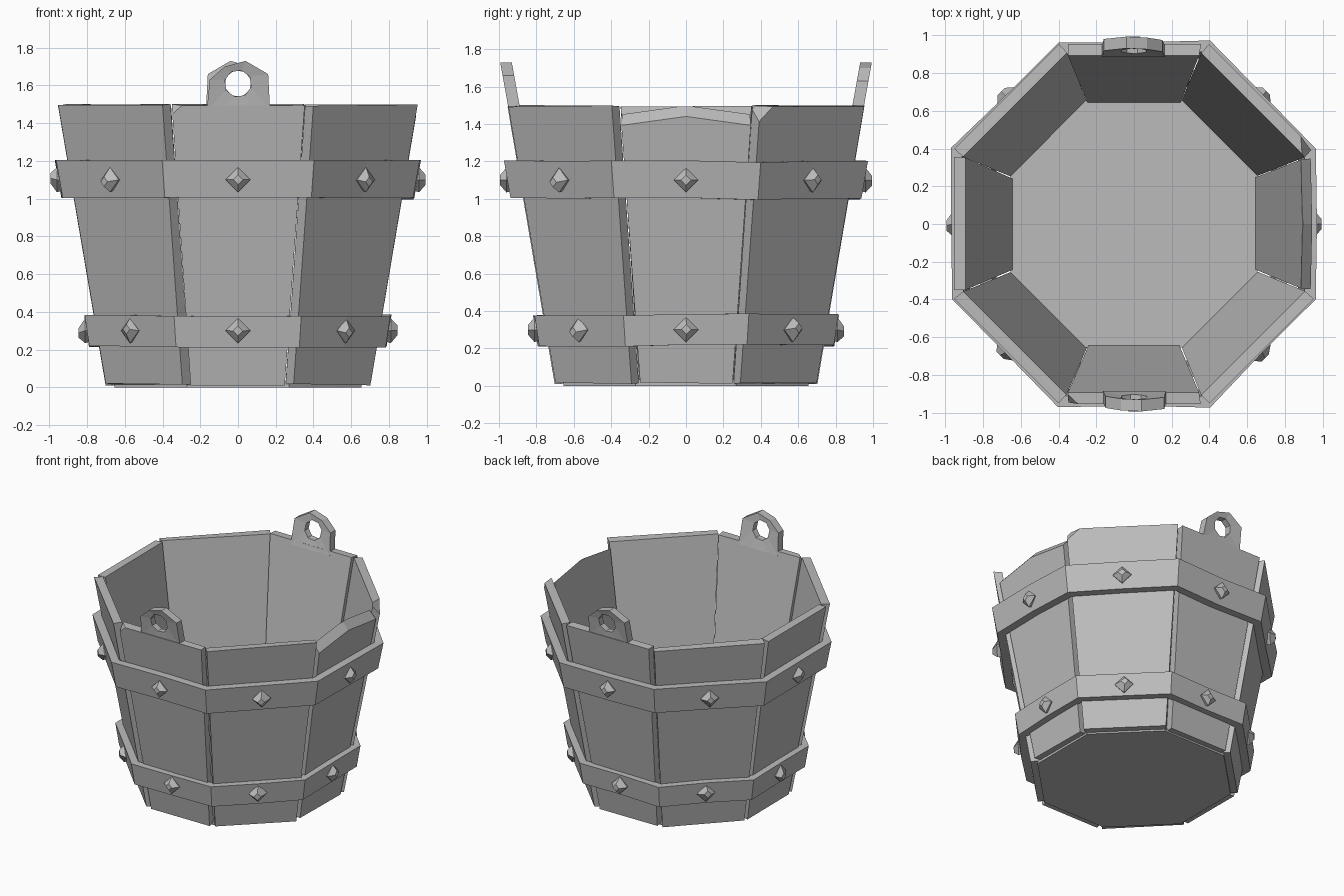
import bpy, bmesh, math, random
from mathutils import Vector, Matrix

random.seed(4)
if "Cube" in bpy.data.objects:
    bpy.data.objects.remove(bpy.data.objects["Cube"])

GREY = (0.5, 0.5, 0.5, 1)
mat = bpy.data.materials.new("worn grey")
mat.use_nodes = True
mat.diffuse_color = GREY
mat.node_tree.nodes["Principled BSDF"].inputs["Base Color"].default_value = GREY

TAN = math.tan(math.pi / 8)
THICK = 0.062
BASE, RIM = 0.012, 1.495


def apothem(z):
    """Distance of the outer stave face from the axis."""
    return 0.7 + 0.17 * z


def finish(bm, name, turn=0.0):
    """Turn a part built facing -y about the axis and make it an object."""
    bmesh.ops.recalc_face_normals(bm, faces=bm.faces)
    bm.transform(Matrix.Rotation(turn, 4, "Z"))
    me = bpy.data.meshes.new(name)
    bm.to_mesh(me)
    bm.free()
    me.materials.append(mat)
    ob = bpy.data.objects.new(name, me)
    bpy.context.collection.objects.link(ob)
    return ob


def bridge(bm, loops, closed):
    """Skin a series of equal point loops; closed joins last to first, else caps."""
    rows = [[bm.verts.new(p) for p in loop] for loop in loops]
    n = len(rows[0])
    pairs = list(zip(rows, rows[1:]))
    if closed:
        pairs.append((rows[-1], rows[0]))
    else:
        bm.faces.new(rows[0])
        bm.faces.new(rows[-1])
    for a, b in pairs:
        for i in range(n):
            j = (i + 1) % n
            bm.faces.new((a[i], a[j], b[j], b[i]))


def chip(bm, a, b, c):
    """Slice off the material above the plane through three points."""
    a, b, c = Vector(a), Vector(b), Vector(c)
    normal = (b - a).cross(c - a)
    if normal.z < 0:
        normal.negate()
    cut = bmesh.ops.bisect_plane(bm, geom=bm.verts[:] + bm.edges[:] + bm.faces[:],
                                 plane_co=a, plane_no=normal, clear_outer=True)
    edges = [e for e in cut["geom_cut"] if isinstance(e, bmesh.types.BMEdge)]
    bmesh.ops.holes_fill(bm, edges=edges)


def stave(index):
    """Straight plank; the diagonal ones reach the corners, the others sit between."""
    bm = bmesh.new()
    loops = []
    for z in (BASE, RIM):
        out = apothem(z)
        half = out * TAN
        if index % 2:
            wo, wi = half - 0.003, half - 0.006
        else:
            wo, wi = half - 0.042, half - 0.048
        inn = out - THICK
        loops.append([(-wo, -out, z), (wo, -out, z), (wi, -inn, z), (-wi, -inn, z)])
    bridge(bm, loops, False)
    for v in bm.verts:
        v.co.x += random.uniform(-0.004, 0.004)
        v.co.z += random.uniform(-0.004, 0.008)
    out = apothem(RIM)
    w = out * TAN
    if index == 2:
        # shallow dip worn into the rim
        for s in (-1, 1):
            chip(bm, (s * w, -out, RIM), (0, -out, 1.43), (0, -out + THICK, RIM + 0.005))
    if index in (0, 3):
        # chipped corner
        chip(bm, (-w + 0.1, -out, RIM), (-w + 0.03, -out, 1.42), (-w + 0.04, -out + 0.05, RIM))
    finish(bm, "stave", index * math.pi / 4)


def band(name, z0, z1, r0, r1, thick):
    """Octagonal hoop with a slightly hammered middle on every side."""
    bm = bmesh.new()
    loops = []
    for k in range(16):
        a = k * math.pi / 8
        corner = 1 / math.cos(math.pi / 8) if k % 2 else 1.0
        direction = Vector((math.sin(a), -math.cos(a), 0)) * corner
        lift = random.uniform(-0.006, 0.006)
        dent = random.uniform(-0.008, 0.004)
        loops.append([direction * (r + dent) + Vector((0, 0, z + lift))
                      for r, z in ((r0, z0), (r1, z1), (r1 - thick, z1), (r0 - thick, z0))])
    bridge(bm, loops, True)
    finish(bm, name)


def stud(name, z, r, turn):
    """Diamond nail head with a small skewed flat tip."""
    bm = bmesh.new()
    skew = random.uniform(-0.012, 0.012)
    loops = []
    for size, depth, shift in ((0.055, -0.02, 0), (0.066, 0.015, 0), (0.026, 0.05, skew)):
        loops.append([(shift + size * math.cos(k * math.pi / 2), -r - depth,
                       z + shift + size * math.sin(k * math.pi / 2)) for k in range(4)])
    bridge(bm, loops, False)
    finish(bm, name, turn)


def lug(name, turn):
    """Rounded ear with a hole, leaning outwards with the stave."""
    outline = [(-.165, 1.47), (-.15, 1.63), (-.07, 1.70), (.04, 1.73),
               (.16, 1.66), (.17, 1.47), (.08, 1.47), (-.08, 1.47)]
    hole = [(0.072 * math.cos(a), 1.61 + 0.072 * math.sin(a))
            for a in (math.radians(210 - 45 * k) for k in range(8))]
    bm = bmesh.new()

    def place(points, y):
        return [(x, -y - 0.18 * (z - 1.5), z) for x, z in points]

    bridge(bm, [place(outline, 0.952), place(hole, 0.945),
                place(hole, 0.897), place(outline, 0.89)], True)
    finish(bm, name, turn)


# Staves and floor
for i in range(8):
    stave(i)
bm = bmesh.new()
corners = [(2 * k + 1) * math.pi / 8 for k in range(8)]
radius = 0.655 / math.cos(math.pi / 8)
bridge(bm, [[(radius * math.cos(a), radius * math.sin(a), z) for a in corners]
            for z in (0, 0.035)], False)
finish(bm, "floor")

# Hoops with nail heads
band("lower_band", 0.215, 0.38, 0.79, 0.815, 0.06)
band("upper_band", 1.0, 1.2, 0.935, 0.97, 0.06)
for i in range(8):
    stud("lower_stud", 0.30, 0.795, i * math.pi / 4)
    stud("upper_stud", 1.10, 0.945, i * math.pi / 4)

# Handle lugs
lug("front_lug", 0)
lug("back_lug", math.pi)
